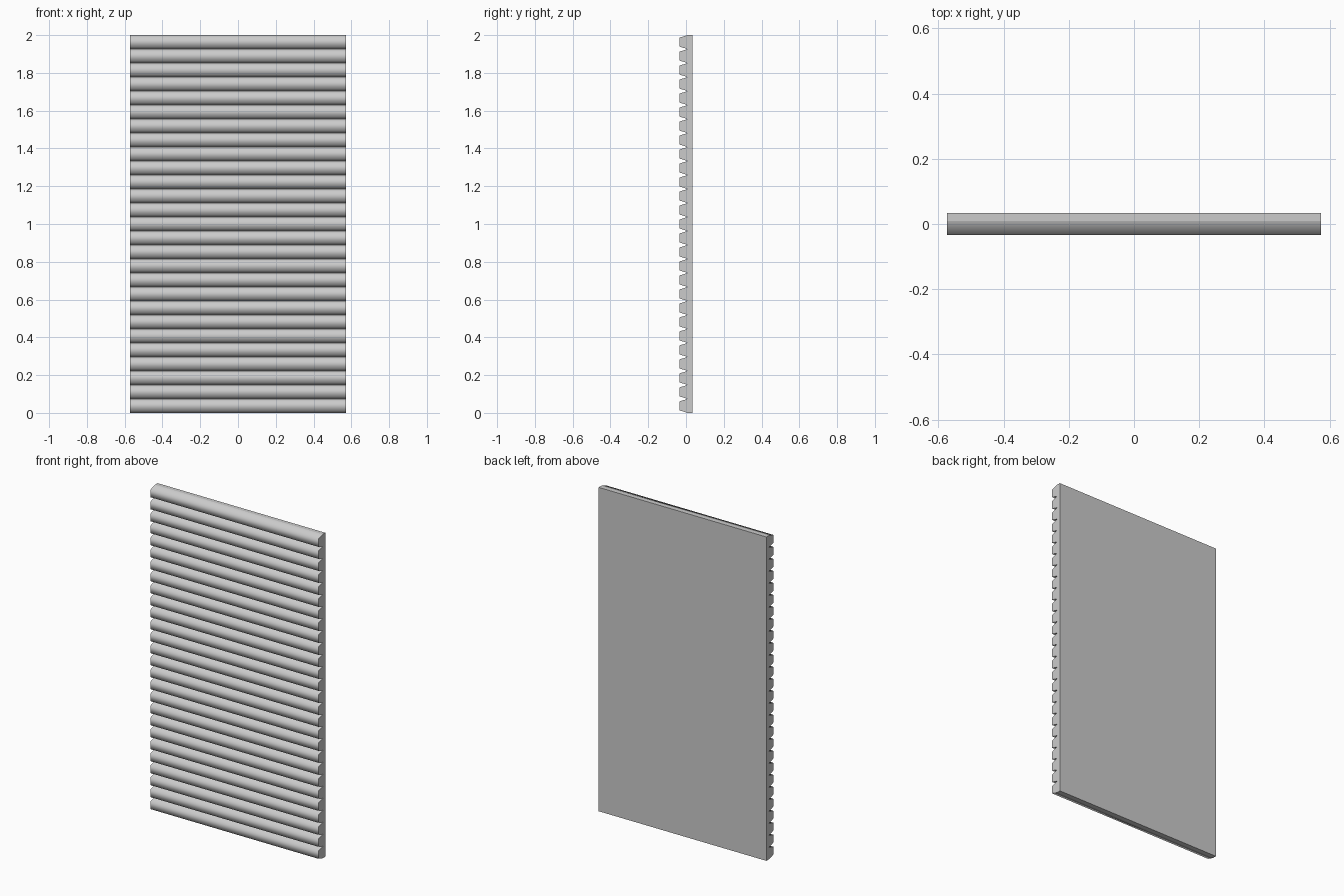
import bpy, bmesh

if "Cube" in bpy.data.objects:
    bpy.data.objects.remove(bpy.data.objects["Cube"])

HALF_W, BACK, FRONT, GROOVE = 0.573, 0.034, -0.034, 0.009
HEIGHT, SLATS, CHAMFER = 2.0, 27, 0.013
PITCH = HEIGHT / SLATS

# Side profile (y, z): flat back, row of bevelled slats on the front
profile = [(BACK, 0.0), (GROOVE, 0.0)]
for i in range(SLATS):
    z0, z1 = i * PITCH, (i + 1) * PITCH
    profile += [(FRONT, z0 + CHAMFER), (FRONT, z1 - CHAMFER), (GROOVE, z1)]
profile.append((BACK, HEIGHT))

bm = bmesh.new()
left = [bm.verts.new((-HALF_W, y, z)) for y, z in profile]
right = [bm.verts.new((HALF_W, y, z)) for y, z in profile]
n = len(profile)

# Long faces; slat faces are smooth, with sharp groove lines between slats
for i in range(n):
    j = (i + 1) % n
    face = bm.faces.new((left[i], left[j], right[j], right[i]))
    face.smooth = 1 <= i < n - 2
for i in range(1, n - 1, 3):
    bm.edges.get((left[i], right[i])).smooth = False

# End caps
for ring in (left, right):
    bm.faces.new(ring)
bmesh.ops.recalc_face_normals(bm, faces=bm.faces[:])

mesh = bpy.data.meshes.new("slatted_panel")
bm.to_mesh(mesh)
bm.free()
panel = bpy.data.objects.new("slatted_panel", mesh)
bpy.context.collection.objects.link(panel)
